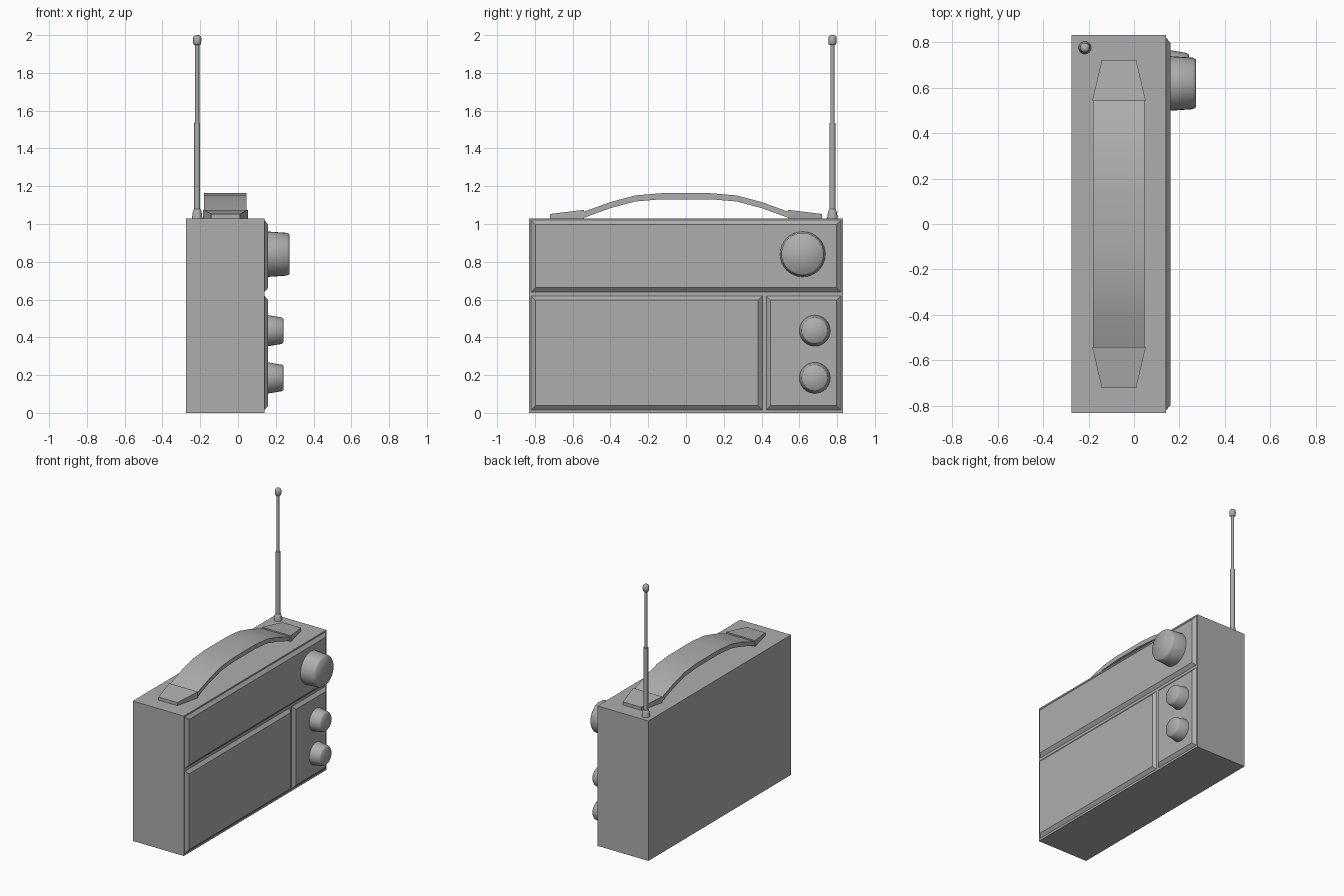
import bpy, bmesh, math
from mathutils import Matrix

cube = bpy.data.objects.get("Cube")
if cube:
    bpy.data.objects.remove(cube, do_unlink=True)

grey = bpy.data.materials.new("mid_grey")
grey.use_nodes = True
COLOUR = (0.42, 0.42, 0.42, 1)
grey.diffuse_color = COLOUR
grey.node_tree.nodes["Principled BSDF"].inputs["Base Color"].default_value = COLOUR


def finish(name, bm, smooth):
    bmesh.ops.recalc_face_normals(bm, faces=bm.faces)
    mesh = bpy.data.meshes.new(name)
    bm.to_mesh(mesh)
    bm.free()
    mesh.materials.append(grey)
    obj = bpy.data.objects.new(name, mesh)
    bpy.context.collection.objects.link(obj)
    if smooth:
        bpy.ops.object.select_all(action='DESELECT')
        obj.select_set(True)
        bpy.context.view_layer.objects.active = obj
        bpy.ops.object.shade_smooth_by_angle(angle=math.radians(60))


def loft(name, rings, smooth=False):
    """Skin a list of equal-length closed rings and cap both ends."""
    bm = bmesh.new()
    loops = [[bm.verts.new(p) for p in ring] for ring in rings]
    n = len(loops[0])
    for a, b in zip(loops, loops[1:]):
        for i in range(n):
            j = (i + 1) % n
            bm.faces.new((a[i], a[j], b[j], b[i]))
    bm.faces.new(loops[0][::-1])
    bm.faces.new(loops[-1])
    finish(name, bm, smooth)


def turned(name, profile, origin, sides, axis='Z'):
    """Round part from (radius, height) pairs, along Z or X."""
    turn = Matrix.Rotation(math.pi / 2, 4, 'Y') if axis == 'X' else Matrix()
    place = Matrix.Translation(origin) @ turn
    rings = []
    for r, h in profile:
        ring = Matrix.Translation((0, 0, h))
        rings.append([(place @ ring @ Matrix.Rotation(math.tau * i / sides, 4, 'Z')
                       @ Matrix.Translation((r, 0, 0))).translation
                      for i in range(sides)])
    loft(name, rings, True)


def rect(x, y0, y1, z0, z1):
    return [(x, y0, z0), (x, y1, z0), (x, y1, z1), (x, y0, z1)]


# Case
FRONT, FACE, TOP = 0.14, 0.16, 1.03
loft("case", [rect(-0.275, -0.83, 0.83, 0, TOP), rect(FRONT, -0.83, 0.83, 0, TOP)])

# Raised panels with chamfered borders
for name, y0, y1, z0, z1 in (("dial_panel", -0.82, 0.82, 0.64, 1.02),
                             ("speaker_panel", -0.82, 0.405, 0.015, 0.62),
                             ("control_panel", 0.425, 0.82, 0.015, 0.62)):
    c = 0.023
    loft(name, [rect(FRONT - 0.01, y0, y1, z0, z1), rect(FRONT, y0, y1, z0, z1),
                rect(FACE, y0 + c, y1 - c, z0 + c, z1 - c)])

# Knobs
turned("tuning_knob", [(0.12, -0.01), (0.12, 0), (0.113, 0.1), (0.104, 0.113)],
       (FACE, 0.618, 0.84), 32, 'X')
for name, z in (("volume_knob", 0.435), ("tone_knob", 0.185)):
    turned(name, [(0.082, -0.01), (0.082, 0), (0.07, 0.072), (0.062, 0.081)],
           (FACE, 0.682, z), 32, 'X')

# Arched carrying strap
half = [(0.55, 1.03, 1.062), (0.4, 1.084, 1.116), (0.27, 1.119, 1.151), (0.13, 1.131, 1.163)]
arch = [(-y, lo, hi) for y, lo, hi in half] + half[::-1]
loft("handle_strap", [[(-0.18, y, lo), (0.046, y, lo), (0.046, y, hi), (-0.18, y, hi)]
                      for y, lo, hi in arch], True)

# Tapered strap mounts
for name, s in (("handle_mount_left", -1), ("handle_mount_right", 1)):
    loft(name, [[(-0.066 - w, s * y, TOP), (-0.066 + w, s * y, TOP),
                 (-0.066 + w, s * y, h), (-0.066 - w, s * y, h)]
                for y, w, h in ((0.54, 0.118, 1.075), (0.72, 0.076, 1.053))])

# Telescopic aerial
BASE = (-0.216, 0.775, 0)
turned("aerial_base", [(0.028, TOP), (0.024, 1.06), (0.019, 1.076), (0.014, 1.08)], BASE, 16)
turned("aerial_lower_rod", [(0.016, TOP), (0.016, 1.535)], BASE, 16)
turned("aerial_upper_rod", [(0.011, 1.5), (0.011, 1.96)], BASE, 16)
turned("aerial_tip", [(0.015, 1.947), (0.021, 1.957), (0.022, 1.975), (0.021, 1.99),
                      (0.014, 1.998), (0.005, 2.0)], BASE, 16)
